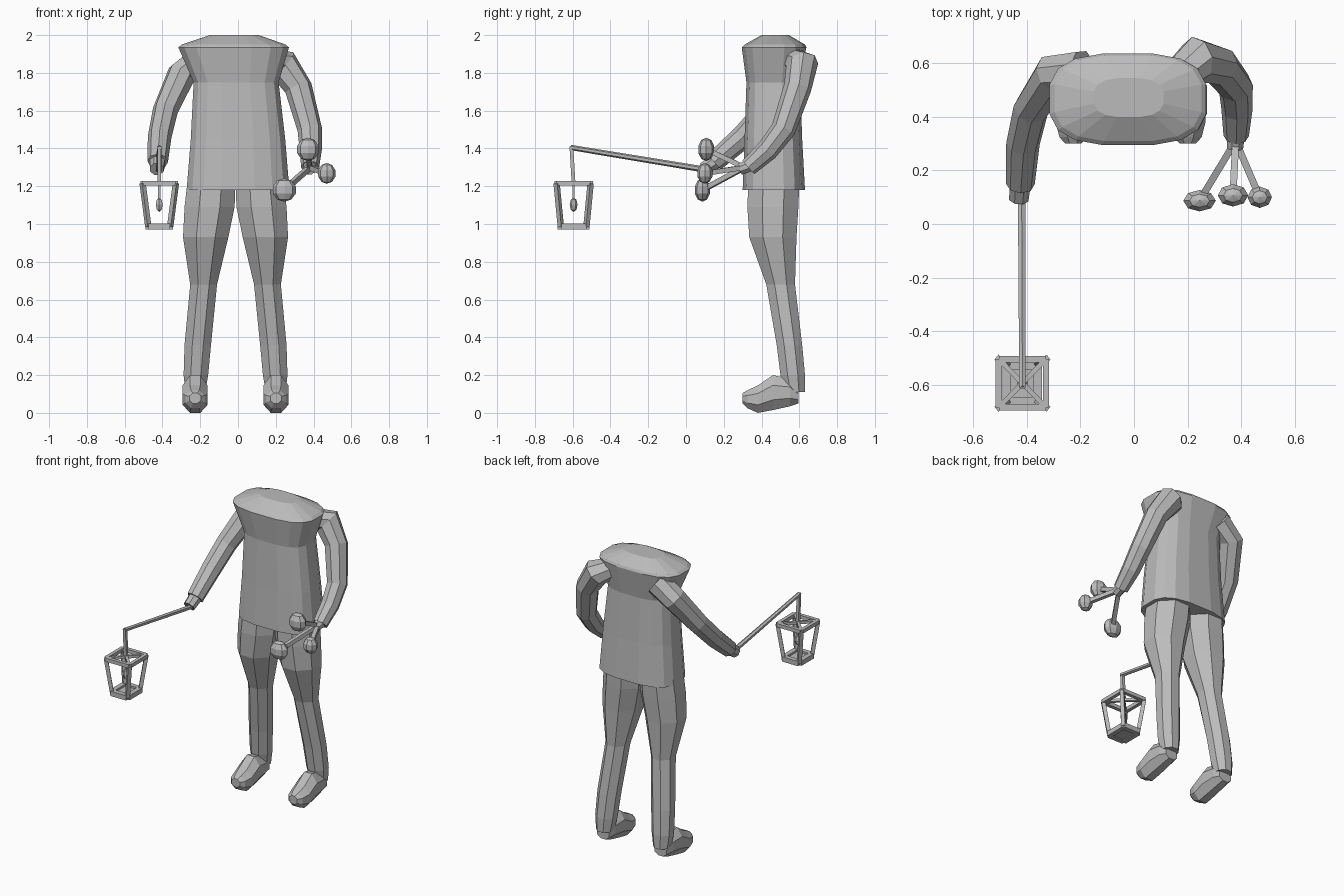
import bpy, bmesh, math
from mathutils import Vector

cube = bpy.data.objects.get("Cube")
if cube:
    bpy.data.objects.remove(cube)

grey = bpy.data.materials.new("plain grey")
grey.use_nodes = True
COLOUR = (0.5, 0.5, 0.5, 1)
grey.diffuse_color = COLOUR
grey.node_tree.nodes["Principled BSDF"].inputs["Base Color"].default_value = COLOUR


def finish(name, bm):
    """Turn a bmesh into a flat shaded object."""
    bmesh.ops.recalc_face_normals(bm, faces=bm.faces)
    mesh = bpy.data.meshes.new(name)
    bm.to_mesh(mesh)
    bm.free()
    mesh.materials.append(grey)
    obj = bpy.data.objects.new(name, mesh)
    bpy.context.collection.objects.link(obj)
    return obj


def loft(name, rings):
    """Skin a list of equal point rings and cap both ends."""
    bm = bmesh.new()
    loops = [[bm.verts.new(p) for p in ring] for ring in rings]
    n = len(loops[0])
    for a, b in zip(loops, loops[1:]):
        for i in range(n):
            j = (i + 1) % n
            bm.faces.new((a[i], a[j], b[j], b[i]))
    bm.faces.new(loops[0])
    bm.faces.new(loops[-1])
    return finish(name, bm)


def oval(sides, rx, ry, power=1.0):
    """Flat rounded outline whose extent is exactly rx by ry."""
    pts = []
    for i in range(sides):
        t = 2 * math.pi * (i + 0.5) / sides
        c, s = math.cos(t), math.sin(t)
        pts.append((math.copysign(abs(c) ** power, c), math.copysign(abs(s) ** power, s)))
    m = max(p[0] for p in pts)
    return [(rx * x / m, ry * y / m) for x, y in pts]


def tube(name, path, radii, sides=8):
    """Tapered tube that follows a path."""
    path = [Vector(p) for p in path]
    rings = []
    side = None
    for i, p in enumerate(path):
        d = (path[min(i + 1, len(path) - 1)] - path[max(i - 1, 0)]).normalized()
        if side is None:
            side = d.cross(Vector((0, 0, 1)))
            if side.length < 0.01:
                side = Vector((1, 0, 0))
        side = (side - d * side.dot(d)).normalized()
        up = d.cross(side)
        rings.append([p + side * x + up * y for x, y in oval(sides, radii[i], radii[i])])
    return loft(name, rings)


def bar(name, a, b, r=0.011):
    return tube(name, [a, b], [r, r], 4)


def ball(name, centre, size, u=8, v=5):
    bm = bmesh.new()
    bmesh.ops.create_uvsphere(bm, u_segments=u, v_segments=v, radius=1)
    for vert in bm.verts:
        vert.co = Vector([c + s * k for c, s, k in zip(centre, size, vert.co)])
    return finish(name, bm)


# Torso: z, x centre, x half, y front, y back
torso = [(1.18, 0, 0.272, 0.30, 0.63), (1.45, 0, 0.25, 0.31, 0.615),
         (1.75, -0.01, 0.225, 0.32, 0.605), (1.935, -0.023, 0.293, 0.295, 0.637),
         (1.95, -0.023, 0.275, 0.31, 0.63), (2.0, -0.02, 0.13, 0.40, 0.545)]
loft("torso", [[(cx + x, (f + b) / 2 + y, z) for x, y in oval(16, h, (b - f) / 2, 0.7)]
               for z, cx, h, f, b in torso])

# Legs: z, outer x, inner x, y front, y back (measured from the body axis)
AXIS = -0.013
leg = [(0.11, 0.265, 0.16, 0.52, 0.63), (0.2, 0.275, 0.145, 0.5, 0.63),
       (0.36, 0.27, 0.13, 0.48, 0.615), (0.68, 0.24, 0.098, 0.425, 0.577),
       (0.93, 0.278, 0.038, 0.335, 0.585), (1.09, 0.27, 0.005, 0.325, 0.595),
       (1.22, 0.255, 0.0, 0.33, 0.6)]
# Shoes: y, z bottom, z top, half width
shoe = [(0.595, 0.05, 0.12, 0.045), (0.55, 0.035, 0.18, 0.06), (0.46, 0.015, 0.2, 0.066),
        (0.38, 0.0, 0.145, 0.066), (0.325, 0.025, 0.12, 0.052), (0.3, 0.05, 0.105, 0.03)]
for side, label in ((-1, "right"), (1, "left")):
    loft(label + "_leg", [[(AXIS + side * (o + i) / 2 + x, (f + b) / 2 + y, z)
                           for x, y in oval(8, (o - i) / 2, (b - f) / 2)]
                          for z, o, i, f, b in leg])
    loft(label + "_shoe", [[(AXIS + side * 0.214 + x, y, (lo + hi) / 2 + dz)
                            for x, dz in oval(8, w, (hi - lo) / 2)]
                           for y, lo, hi, w in shoe])

# Arms and hands
tube("right_arm", [(-0.19, 0.57, 1.87), (-0.3, 0.56, 1.79), (-0.385, 0.43, 1.6),
                   (-0.415, 0.3, 1.46), (-0.425, 0.15, 1.33)],
     [0.075, 0.072, 0.062, 0.058, 0.05])
tube("right_hand", [(-0.425, 0.16, 1.335), (-0.43, 0.095, 1.29)], [0.04, 0.036])
tube("left_arm", [(0.16, 0.55, 1.87), (0.235, 0.615, 1.845), (0.32, 0.59, 1.72),
                  (0.38, 0.515, 1.5), (0.385, 0.43, 1.39), (0.382, 0.33, 1.3)],
     [0.06, 0.08, 0.068, 0.06, 0.054, 0.044])
tube("left_hand", [(0.382, 0.35, 1.315), (0.378, 0.285, 1.29)], [0.034, 0.03])

# Three ball-headed sticks held in the left hand
for i, (c, s) in enumerate((((0.37, 0.107, 1.395), (0.06, 0.044, 0.062)),
                            ((0.47, 0.1, 1.268), (0.048, 0.042, 0.055)),
                            ((0.245, 0.087, 1.18), (0.064, 0.042, 0.062)))):
    bar(f"stick_{i}", (0.38, 0.31, 1.3), c, 0.013)
    ball(f"stick_head_{i}", c, s)

# Lantern pole and hanging cord
LX, LY = -0.417, -0.595
tube("lantern_pole", [(-0.42, 0.12, 1.285), (LX, -0.61, 1.405)], [0.014, 0.012], 6)
bar("hanging_cord", (LX, -0.607, 1.412), (LX, LY, 1.21), 0.01)
bar("flame_cord", (LX, LY, 1.22), (LX, LY, 1.12), 0.006)
ball("flame", (LX, LY, 1.102), (0.021, 0.021, 0.038), 6, 4)


# Lantern frame
def corners(hx, hy, z):
    return [(LX + sx * hx, LY + sy * hy, z) for sx, sy in ((-1, -1), (1, -1), (1, 1), (-1, 1))]


top = corners(0.088, 0.09, 1.215)
base = corners(0.058, 0.068, 0.987)
for i in range(4):
    j = (i + 1) % 4
    bar(f"top_rail_{i}", top[i], top[j], 0.012)
    bar(f"base_rail_{i}", base[i], base[j], 0.016)
    bar(f"lantern_post_{i}", top[i], base[i], 0.012)
    bar(f"roof_brace_{i}", top[i], (LX, LY, 1.22), 0.009)
loft("lantern_floor", [corners(0.055, 0.065, z) for z in (0.978, 0.99)])
